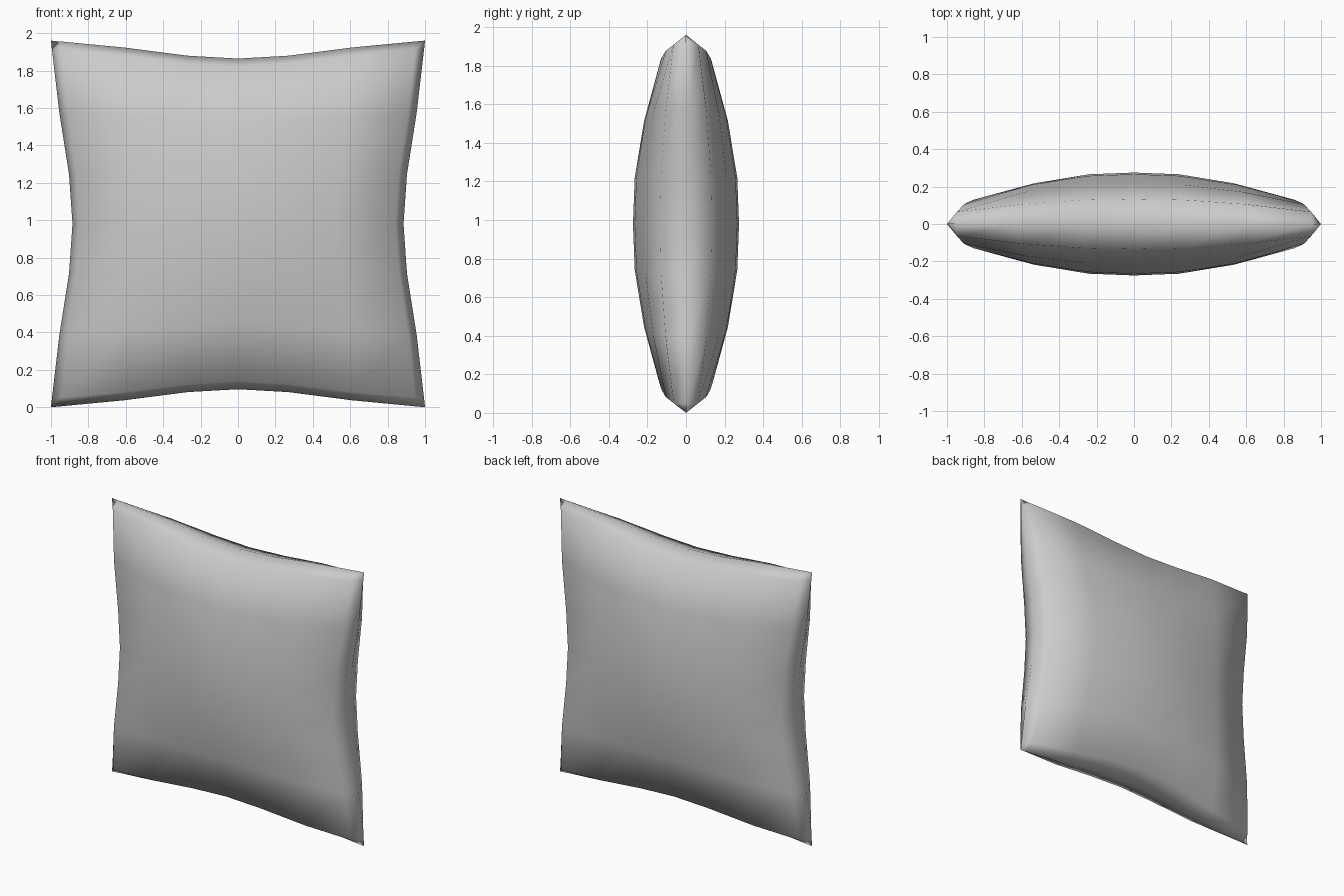
import bpy, bmesh

if "Cube" in bpy.data.objects:
    bpy.data.objects.remove(bpy.data.objects["Cube"])

# Half-profiles sampled from the centre of the cushion out to the seam
POS = [0.0, 0.27, 0.605, 0.952, 1.0]      # grid line positions
PUFF = [1.0, 0.967, 0.79, 0.485, 0.0]     # thickness falloff
DIP = [1.0, 0.84, 0.39, 0.045, 0.0]       # inward curve of the seams
HALF_W, HALF_H, HALF_D, MID_Z = 1.0, 0.98, 0.275, 0.98
N = len(POS) - 1


def point(i, j, side):
    a, b = abs(i), abs(j)
    u = POS[a] if i >= 0 else -POS[a]
    v = POS[b] if j >= 0 else -POS[b]
    x = HALF_W * u * (1 - 0.115 * DIP[b])
    z = MID_Z + HALF_H * v * (1 - 0.098 * DIP[a])
    return x, side * HALF_D * PUFF[a] * PUFF[b], z


# Cushion: two puffed panels joined along the seam
bm = bmesh.new()
for side in (-1, 1):
    grid = {(i, j): bm.verts.new(point(i, j, side))
            for i in range(-N, N + 1) for j in range(-N, N + 1)}
    for i in range(-N, N):
        for j in range(-N, N):
            quad = [grid[i, j], grid[i + 1, j], grid[i + 1, j + 1], grid[i, j + 1]]
            bm.faces.new(quad if side < 0 else quad[::-1])
bmesh.ops.remove_doubles(bm, verts=bm.verts, dist=0.0001)
bmesh.ops.recalc_face_normals(bm, faces=bm.faces)
for f in bm.faces:
    f.smooth = True

mesh = bpy.data.meshes.new("cushion")
bm.to_mesh(mesh)
bm.free()
bpy.context.collection.objects.link(bpy.data.objects.new("cushion", mesh))
